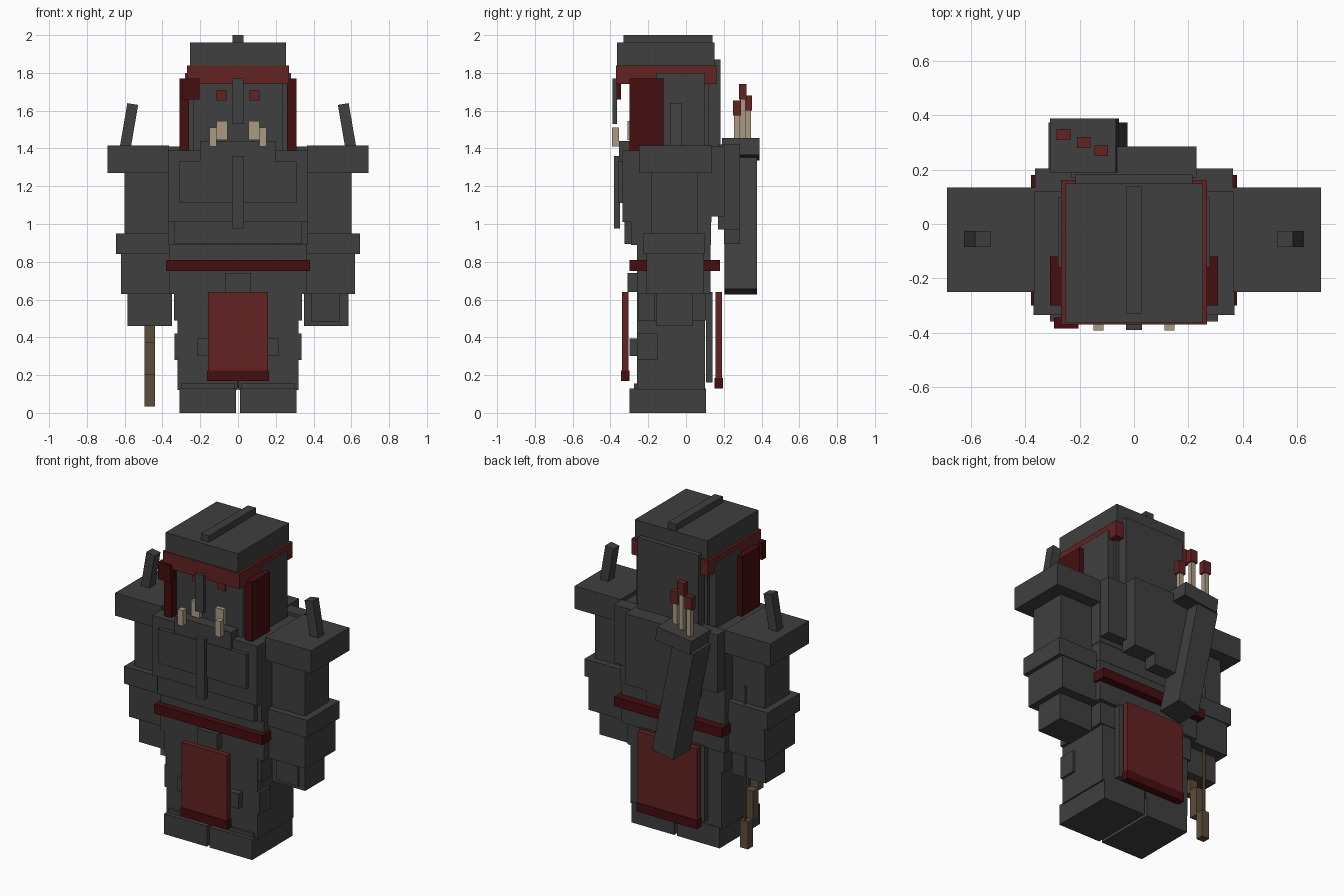
import bpy
from mathutils import Matrix


def material(name, r, g, b):
    m = bpy.data.materials.new(name)
    m.diffuse_color = (r, g, b, 1)
    return m


GREY = material("dark_grey", 0.05, 0.05, 0.05)
RED = material("cloth_red", 0.125, 0.016, 0.016)
DARK_RED = material("deep_red", 0.06, 0.004, 0.005)
BONE = material("bone", 0.40, 0.33, 0.23)
BROWN = material("wood_brown", 0.11, 0.075, 0.042)


def box(name, x, y, z, mat=GREY, tilt=0.0):
    """Box from (min, max) spans, optionally tilted about the y axis."""
    spans = (x, y, z)
    size = [b - a for a, b in spans]
    centre = [(a + b) / 2 for a, b in spans]
    bpy.ops.mesh.primitive_cube_add(size=1)
    ob = bpy.context.object
    ob.name = name
    ob.data.transform(Matrix.Translation(centre) @ Matrix.Rotation(tilt, 4, 'Y')
                      @ Matrix.Diagonal((*size, 1)))
    ob.data.materials.append(mat)
    return ob


def pair(name, x, y, z, mat=GREY, tilt=0.0):
    """The same box on both sides of the body."""
    box("left_" + name, x, y, z, mat, tilt)
    box("right_" + name, (-x[1], -x[0]), y, z, mat, -tilt)


# feet, legs and knee guards
pair("foot", (0.01, 0.31), (-0.30, 0.105), (0, 0.13))
pair("leg", (0.003, 0.32), (-0.26, 0.10), (0.12, 0.64))
pair("foot_strap", (0.015, 0.30), (-0.275, -0.25), (0.12, 0.155))
pair("knee_side", (0.30, 0.335), (-0.26, -0.15), (0.28, 0.42))
pair("knee_front", (0.09, 0.215), (-0.30, -0.25), (0.30, 0.395))
box("hips", (-0.34, 0.34), (-0.255, 0.105), (0.49, 0.66))

# waist, belt and hanging cloths
box("waist", (-0.365, 0.365), (-0.26, 0.13), (0.63, 0.90))
box("belt", (-0.38, 0.38), (-0.30, 0.18), (0.75, 0.81), DARK_RED)
box("buckle", (-0.07, 0.07), (-0.31, -0.25), (0.64, 0.74))
box("front_cloth", (-0.16, 0.16), (-0.34, -0.305), (0.22, 0.64), RED)
box("front_hem", (-0.163, 0.163), (-0.345, -0.30), (0.17, 0.225), DARK_RED)
box("back_lining", (-0.23, 0.23), (0.105, 0.14), (0.16, 0.64))
box("back_cloth", (-0.21, 0.21), (0.155, 0.19), (0.18, 0.64), RED)
box("back_hem", (-0.213, 0.213), (0.15, 0.195), (0.13, 0.185), DARK_RED)

# torso and chest armour
box("torso", (-0.37, 0.37), (-0.335, 0.135), (1.01, 1.39))
box("lower_torso", (-0.368, 0.368), (-0.29, 0.132), (0.89, 1.02))
box("belly_plate", (-0.34, 0.34), (-0.325, -0.25), (0.895, 1.01))
box("chest_plate", (-0.31, 0.31), (-0.36, -0.32), (1.11, 1.33))
box("collar", (-0.20, 0.20), (-0.355, -0.10), (1.33, 1.44))
box("chest_strip", (-0.03, 0.03), (-0.38, -0.35), (0.975, 1.36))
box("back_plate", (-0.365, 0.365), (0.12, 0.205), (1.04, 1.41))
box("upper_back_pad", (-0.23, 0.23), (0.17, 0.285), (0.97, 1.42))
box("lower_back_pad", (-0.08, 0.08), (0.20, 0.285), (0.895, 0.98))

# arms, shoulder guards and spikes
pair("shoulder_guard", (0.365, 0.69), (-0.25, 0.135), (1.27, 1.415))
pair("shoulder_spike", (0.55, 0.608), (-0.085, -0.025), (1.38, 1.637), GREY, -0.17)
pair("upper_arm", (0.36, 0.60), (-0.185, 0.06), (0.94, 1.28))
pair("elbow_cuff", (0.365, 0.645), (-0.225, 0.10), (0.84, 0.95))
pair("forearm", (0.357, 0.62), (-0.21, 0.095), (0.63, 0.85))
pair("hand", (0.35, 0.585), (-0.16, 0.035), (0.46, 0.64))
box("left_fingers", (0.39, 0.54), (-0.168, -0.15), (0.48, 0.63))

# head, face and tusks
box("head", (-0.235, 0.235), (-0.285, 0.12), (1.38, 1.84))
pair("ear_flap", (0.23, 0.28), (-0.16, 0.10), (1.39, 1.80))
box("hair_back", (-0.215, 0.215), (0.09, 0.183), (1.35, 1.87))
box("nose_guard", (-0.03, 0.03), (-0.39, -0.365), (1.53, 1.77))
pair("eye", (0.06, 0.115), (-0.293, -0.284), (1.655, 1.71), RED)
pair("inner_tusk", (0.055, 0.115), (-0.31, -0.28), (1.445, 1.545), BONE)
pair("outer_tusk", (0.113, 0.15), (-0.392, -0.355), (1.41, 1.51), BONE)

# headband, side locks and crown
box("headband", (-0.27, 0.27), (-0.37, 0.162), (1.74, 1.84), RED)
box("crown", (-0.255, 0.255), (-0.365, 0.15), (1.83, 1.96))
box("crown_ridge", (-0.028, 0.028), (-0.33, 0.14), (1.95, 2.0))
pair("side_cloth", (0.26, 0.31), (-0.30, -0.12), (1.39, 1.77), DARK_RED)
box("headband_knot", (-0.295, -0.205), (-0.385, -0.345), (1.66, 1.77), DARK_RED)

# tilted quiver with three arrows
box("quiver", (-0.245, -0.095), (0.205, 0.375), (0.635, 1.365), GREY, -0.20)
box("quiver_cap", (-0.305, -0.06), (0.19, 0.388), (1.35, 1.44), GREY, -0.12)
for i, (x, y, top) in enumerate([(-0.26, 0.33, 1.68), (-0.185, 0.30, 1.74), (-0.12, 0.27, 1.655)]):
    box(f"arrow_shaft_{i}", (x - .015, x + .015), (y - .015, y + .015), (1.40, top - 0.07), BONE)
    box(f"arrow_end_{i}", (x - .025, x + .025), (y - .02, y + .02), (top - 0.08, top), RED)

# bow held in the right hand: stepped limbs and string
box("bow_tip", (-0.495, -0.44), (0.035, 0.085), (0.035, 0.21), BROWN)
box("bow_limb", (-0.495, -0.44), (-0.02, 0.035), (0.20, 0.385), BROWN)
box("bow_grip", (-0.495, -0.44), (-0.075, -0.02), (0.37, 0.70), BROWN)
box("bow_string", (-0.473, -0.462), (0.066, 0.077), (0.20, 1.06), BROWN)
